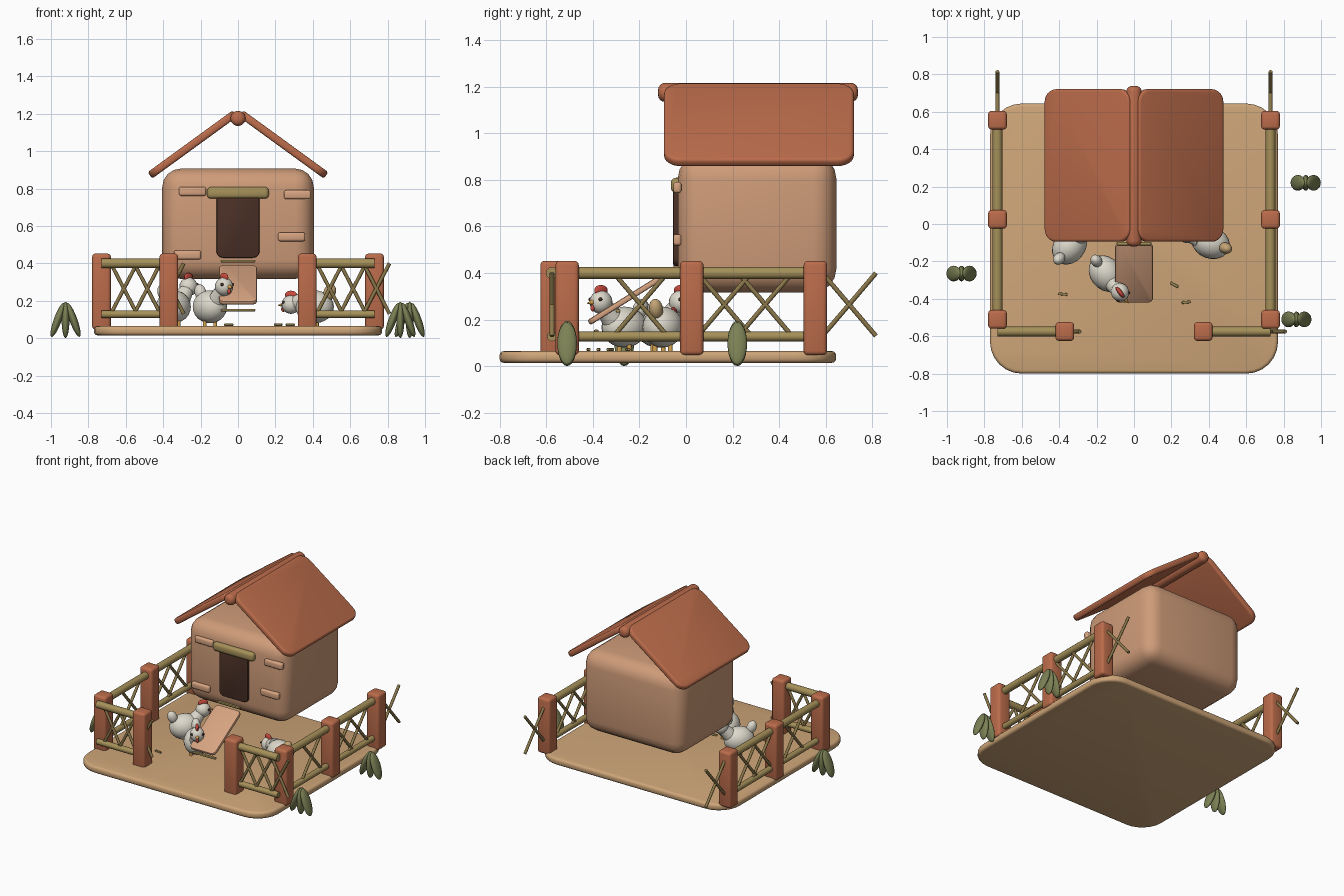
import bpy, bmesh, math
from mathutils import Vector, Matrix

if "Cube" in bpy.data.objects:
    bpy.data.objects.remove(bpy.data.objects["Cube"])

def mat(name, c):
    m = bpy.data.materials.new(name)
    m.diffuse_color = (*c, 1)
    m.use_nodes = True
    m.node_tree.nodes["Principled BSDF"].inputs["Base Color"].default_value = m.diffuse_color
    return m

SAND = mat("sand", (0.62, 0.38, 0.19))
CLAY = mat("clay", (0.62, 0.33, 0.19))
PLANK = mat("plank", (0.68, 0.37, 0.22))
RED = mat("terracotta", (0.5, 0.15, 0.07))
DARK = mat("dark", (0.07, 0.03, 0.02))
STRAW = mat("straw", (0.38, 0.28, 0.1))
TWIG = mat("twig", (0.26, 0.19, 0.07))
LEAF = mat("leaf", (0.2, 0.22, 0.09))
WHITE = mat("feather", (0.72, 0.69, 0.6))
TAN = mat("tan_feather", (0.55, 0.37, 0.18))
COMB = mat("comb", (0.6, 0.07, 0.05))
BEAK = mat("beak", (0.7, 0.38, 0.08))

def finish(bm, name, m):
    me = bpy.data.meshes.new(name)
    bm.to_mesh(me)
    bm.free()
    for p in me.polygons:
        p.use_smooth = True
    me.set_sharp_from_angle(angle=math.radians(40))
    me.materials.append(m)
    ob = bpy.data.objects.new(name, me)
    bpy.context.collection.objects.link(ob)
    return ob

def box(name, loc, size, m, bevel=0.01, segs=3, rot=(0, 0, 0), corner=0, axis=2):
    """Box with rounded edges; corner rounds the four edges along one axis first."""
    bm = bmesh.new()
    bmesh.ops.create_cube(bm, size=1)
    bmesh.ops.scale(bm, vec=size, verts=bm.verts)
    if corner:
        ed = [e for e in bm.edges
              if abs((e.verts[0].co - e.verts[1].co)[axis]) > size[axis] * 0.9]
        bmesh.ops.bevel(bm, geom=ed, offset=corner, segments=6, profile=0.5, affect='EDGES')
        flat = [e for e in bm.edges if abs(e.verts[0].co[axis] - e.verts[1].co[axis]) < 1e-5]
    else:
        flat = bm.edges[:]
    bmesh.ops.bevel(bm, geom=flat, offset=bevel, segments=segs, profile=0.5, affect='EDGES')
    ob = finish(bm, name, m)
    ob.location, ob.rotation_euler = loc, rot
    return ob

def ball(name, loc, radii, m, rot=(0, 0, 0)):
    bm = bmesh.new()
    bmesh.ops.create_uvsphere(bm, u_segments=20, v_segments=12, radius=1)
    bmesh.ops.scale(bm, vec=radii, verts=bm.verts)
    ob = finish(bm, name, m)
    ob.location, ob.rotation_euler = loc, rot
    return ob

def rod(name, a, b, r, m, r2=None, bevel=0.0):
    a, b = Vector(a), Vector(b)
    bm = bmesh.new()
    bmesh.ops.create_cone(bm, cap_ends=True, segments=12, radius1=r,
                          radius2=r if r2 is None else r2, depth=(b - a).length)
    if bevel:
        rim = [e for e in bm.edges if abs(e.verts[0].co.z - e.verts[1].co.z) < 1e-5]
        bmesh.ops.bevel(bm, geom=rim, offset=bevel, segments=4, profile=0.5, affect='EDGES')
    ob = finish(bm, name, m)
    ob.location = (a + b) / 2
    ob.rotation_euler = (b - a).to_track_quat('Z', 'Y').to_euler()
    return ob

# Ground slab
box("yard_base", (0, -0.078, 0.04), (1.54, 1.444, 0.05), SAND, 0.018, 3, corner=0.17)

# Floating coop body with doorway and wall patches
box("coop_body", (0, 0.305, 0.612), (0.81, 0.68, 0.59), CLAY, 0.1, 4)
box("doorway", (0, -0.035, 0.6), (0.23, 0.04, 0.34), DARK, 0.008, 2, corner=0.035, axis=1)
box("door_lintel", (0, -0.04, 0.777), (0.33, 0.05, 0.062), STRAW, 0.02)
for x, z in ((-0.243, 0.785), (0.318, 0.767), (0.287, 0.542), (-0.27, 0.445)):
    box("wall_patch", (x, -0.037, z), (0.145, 0.035, 0.048), PLANK, 0.012)

# Gabled roof and ridge
for s in (-1, 1):
    box("roof_panel", (s * 0.243, 0.313, 1.036), (0.564, 0.815, 0.042), RED, 0.014, 3,
        rot=(0, s * math.radians(36), 0), corner=0.07)
rod("roof_ridge", (0, -0.12, 1.175), (0, 0.738, 1.175), 0.041, RED, bevel=0.03)

# Ramp and cleats
box("ramp", (0, -0.26, 0.285), (0.205, 0.37, 0.025), PLANK, 0.008, 2,
    rot=(math.radians(32), 0, 0), corner=0.03)
for i in range(4):
    t = i / 3
    box("ramp_cleat", (0, -0.385 + 0.28 * t, 0.15 + 0.262 * t), (0.185, 0.02, 0.014), STRAW, 0.005, 2)

# Fence: posts, rails, crossed twigs
def fence_run(a, b, centres, half):
    a, b = Vector(a), Vector(b)
    d = (b - a).normalized()
    for z, r in ((0.4, 0.026), (0.128, 0.021)):
        up = Vector((0, 0, z))
        rod("fence_rail", a + up, b + up, r, STRAW)
    for c in centres:
        for s in (-1, 1):
            rod("fence_twig", a + d * (c - half * s) + Vector((0, 0, 0.13)),
                a + d * (c + half * s) + Vector((0, 0, 0.4)), 0.01, TWIG)

for s in (-1, 1):
    ys = (-0.51, 0.025, 0.555)
    for y in ys:
        box("fence_post", (s * 0.73, y, 0.25), (0.1, 0.1, 0.405), RED, 0.018)
    box("gate_post", (s * 0.37, -0.575, 0.25), (0.1, 0.1, 0.405), RED, 0.018)
    for y0, y1 in zip(ys, ys[1:]):
        fence_run((s * 0.73, y0, 0), (s * 0.73, y1, 0), (0.315, 0.675), 0.115)
for x in (-0.73, 0.37):
    fence_run((x, -0.575, 0), (x + 0.36, -0.575, 0), (0.12, 0.245, 0.37), 0.07)

# Leaf tufts outside the fence
for x, y in ((-0.922, -0.265), (0.918, 0.22), (0.868, -0.51)):
    for s in (-1, 0, 1):
        ball("tuft_blade", (x + s * 0.042, y, 0.098), (0.021, 0.042, 0.097), LEAF,
             (0, -s * math.radians(20), 0))

# Hens: forward direction from angle, head height variable
def hen(x, y, ang, head, tail_mat):
    f = Vector((math.cos(ang), math.sin(ang), 0))
    side = Vector((-f.y, f.x, 0))
    p = Vector((x, y, 0))
    up = Vector((0, 0, 1))
    yaw = (0, 0, ang)
    ball("hen_body", p + up * 0.168, (0.105, 0.085, 0.088), WHITE, yaw)
    ball("hen_tail", p - f * 0.085 + up * 0.245, (0.033, 0.03, 0.046), tail_mat, (0, -0.4, ang))
    h = p + f * head[0] + up * head[1]
    ball("hen_head", h, (0.05, 0.048, 0.05), WHITE, yaw)
    rod("hen_neck", p + f * 0.06 + up * 0.2, h, 0.05, WHITE, 0.035)
    ball("hen_comb", h + up * 0.05, (0.035, 0.012, 0.024), COMB, yaw)
    rod("hen_beak", h + f * 0.04, h + f * 0.075 - up * 0.005, 0.014, BEAK, 0.001)
    ball("hen_wattle", h + f * 0.045 - up * 0.025, (0.01, 0.009, 0.015), COMB)
    for s in (-1, 1):
        ball("hen_eye", h + f * 0.03 + side * s * 0.036 + up * 0.012, (0.008,) * 3, DARK)
        q = p + side * s * 0.035
        rod("hen_leg", q + up * 0.05, q + up * 0.11, 0.01, BEAK)

hen(-0.15, -0.265, math.radians(-53), (0.125, 0.275), WHITE)
hen(-0.345, -0.12, math.radians(50), (0.125, 0.275), WHITE)
hen(0.41, -0.1, math.radians(160), (0.135, 0.18), TAN)

# Scattered feed straws
for x, y, a in ((-0.38, -0.375, -0.1), (0.215, -0.325, -0.5), (0.28, -0.418, 0.1), (-0.05, -0.25, 0.2)):
    box("feed_straw", (x, y, 0.072), (0.05, 0.014, 0.012), STRAW, 0.004, 2, rot=(0, 0, a))
